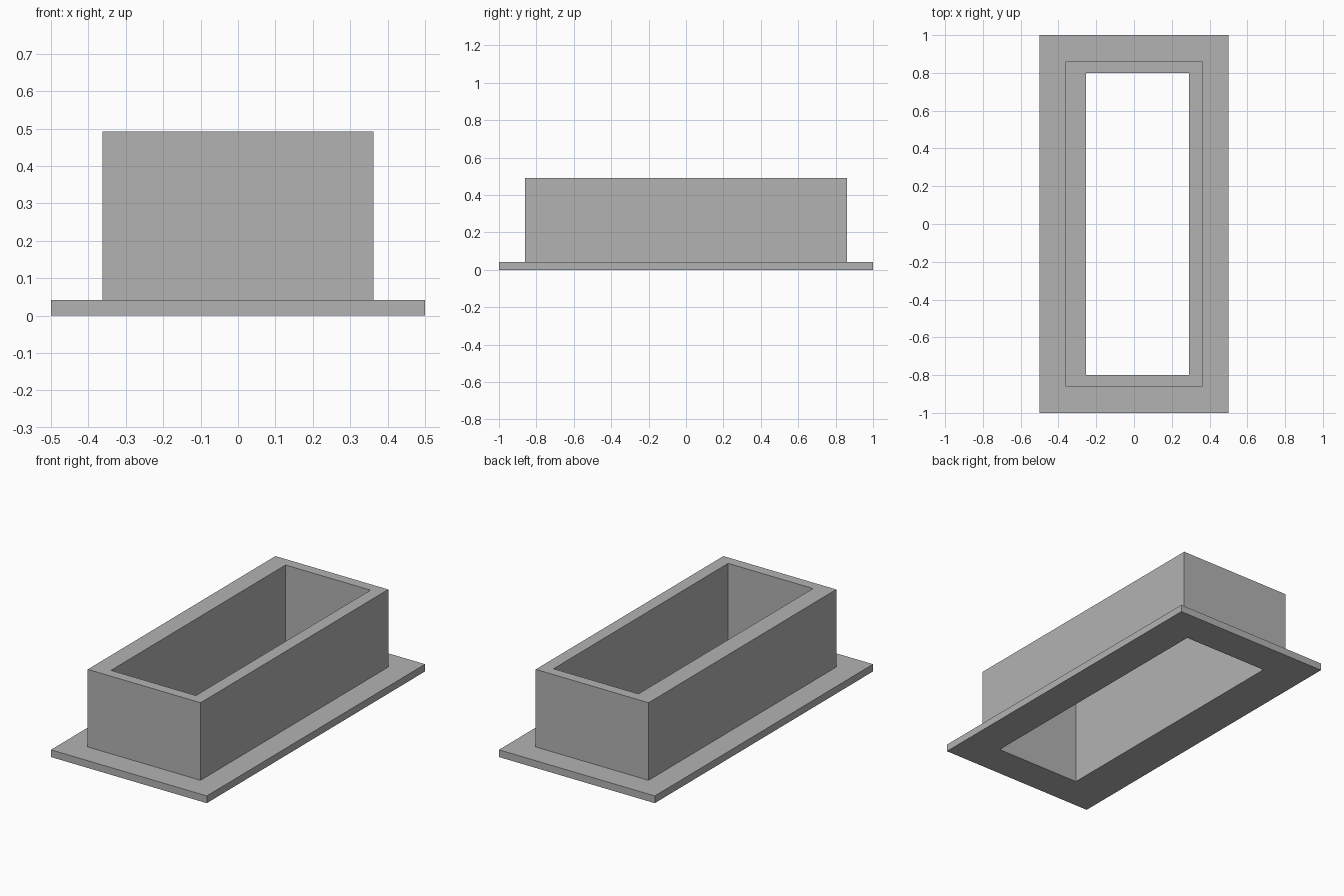
import bpy
import bmesh

cube = bpy.data.objects.get("Cube")
if cube:
    bpy.data.objects.remove(cube, do_unlink=True)

# Plain grey material
grey = bpy.data.materials.new("plain grey")
grey.use_nodes = True
colour = (0.45, 0.45, 0.45, 1)
grey.diffuse_color = colour
grey.node_tree.nodes["Principled BSDF"].inputs["Base Color"].default_value = colour

FLANGE_TOP, WALL_TOP = 0.042, 0.492

# Rectangles as (x min, x max, half depth); the opening sits slightly off centre
FLANGE = (-0.5, 0.5, 1.0)
WALL = (-0.362, 0.362, 0.86)
OPENING = (-0.255, 0.29, 0.8)


def ring(bm, rect, z):
    x0, x1, y = rect
    return [bm.verts.new(p) for p in ((x0, -y, z), (x1, -y, z), (x1, y, z), (x0, y, z))]


# Flanged collar: closed cross-section lofted around the rectangle
bm = bmesh.new()
section = [(OPENING, 0), (FLANGE, 0), (FLANGE, FLANGE_TOP),
           (WALL, FLANGE_TOP), (WALL, WALL_TOP), (OPENING, WALL_TOP)]
rings = [ring(bm, rect, z) for rect, z in section]
for i, lower in enumerate(rings):
    upper = rings[(i + 1) % len(rings)]
    for j in range(4):
        k = (j + 1) % 4
        bm.faces.new((lower[j], lower[k], upper[k], upper[j]))
bmesh.ops.recalc_face_normals(bm, faces=bm.faces[:])

mesh = bpy.data.meshes.new("flanged_collar")
bm.to_mesh(mesh)
bm.free()
mesh.materials.append(grey)
collar = bpy.data.objects.new("flanged_collar", mesh)
bpy.context.scene.collection.objects.link(collar)
